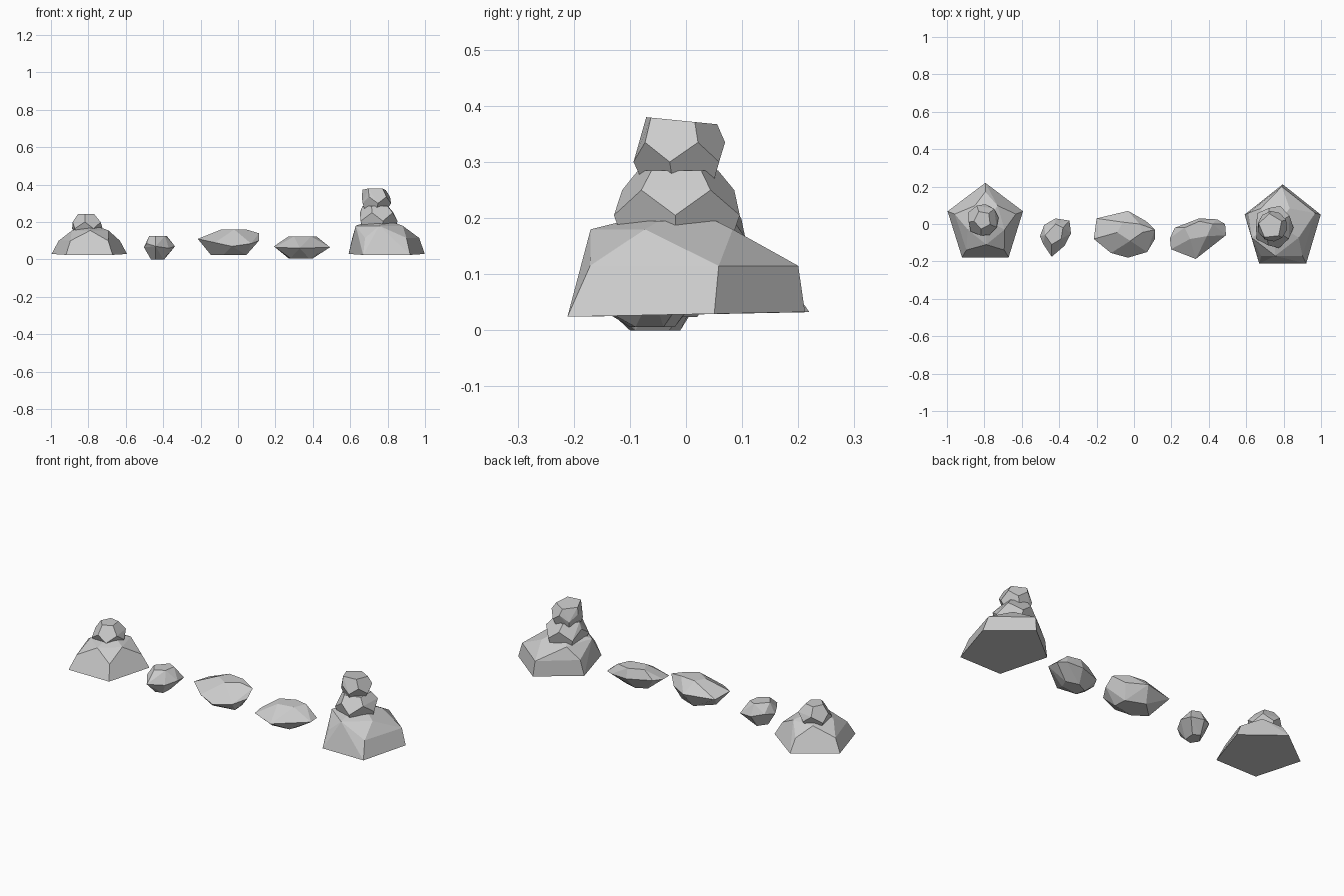
import bpy, bmesh
from math import sin, cos, radians, pi


def hull_rock(name, points):
    """Flat-faced stone: convex hull with near-coplanar triangles merged."""
    bm = bmesh.new()
    for p in points:
        bm.verts.new(p)
    res = bmesh.ops.convex_hull(bm, input=bm.verts)
    loose = [v for v in bm.verts if not v.link_faces]
    bmesh.ops.delete(bm, geom=loose, context='VERTS')
    bmesh.ops.dissolve_limit(bm, angle_limit=radians(9), verts=bm.verts, edges=bm.edges)
    bmesh.ops.recalc_face_normals(bm, faces=bm.faces)
    me = bpy.data.meshes.new(name)
    bm.to_mesh(me)
    bm.free()
    ob = bpy.data.objects.new(name, me)
    bpy.context.collection.objects.link(ob)
    return ob


def ring(cx, cy, z, rx, ry, rot, slope=0.0):
    """Pentagon of points, optionally tilted along y."""
    pts = []
    for i in range(5):
        a = radians(rot) + i * 2 * pi / 5
        pts.append((cx + rx * cos(a), cy + ry * sin(a), z + slope * ry * sin(a)))
    return pts


def ringed_rock(name, rings):
    hull_rock(name, [p for r in rings for p in ring(*r)])


def pebble(name, outline, top, bottom, z_top, z_bottom):
    """Loose stone: girdle points with heights, flat top and flat bottom."""
    hull_rock(name, list(outline) + [(x, y, z_top) for x, y in top]
              + [(x, y, z_bottom) for x, y in bottom])


# left mound and its cap stone
ringed_rock("left_mound_base", [
    (-0.795, 0.0, 0.028, 0.212, 0.22, 90, 0.02),
    (-0.795, 0.0, 0.10, 0.172, 0.172, 90),
    (-0.79, 0.005, 0.155, 0.103, 0.115, -90),
    (-0.79, 0.01, 0.17, 0.06, 0.06, -90)])
ringed_rock("left_mound_cap", [
    (-0.81, 0.02, 0.12, 0.06, 0.06, 80),
    (-0.81, 0.02, 0.165, 0.087, 0.087, 80),
    (-0.805, 0.022, 0.20, 0.08, 0.085, -100),
    (-0.81, 0.022, 0.243, 0.046, 0.05, -100)])

# right stack of three stones
ringed_rock("right_stack_base", [
    (0.795, -0.022, 0.028, 0.214, 0.234, 90, 0.02),
    (0.79, -0.005, 0.115, 0.188, 0.205, 90),
    (0.755, -0.03, 0.18, 0.132, 0.14, -90),
    (0.755, -0.02, 0.195, 0.09, 0.09, -90)])
ringed_rock("right_stack_middle", [
    (0.745, -0.015, 0.13, 0.085, 0.09, 70),
    (0.745, -0.015, 0.205, 0.108, 0.118, 70),
    (0.75, -0.015, 0.25, 0.098, 0.105, -110),
    (0.74, -0.015, 0.285, 0.075, 0.075, -110)])
ringed_rock("right_stack_top", [
    (0.735, -0.01, 0.27, 0.065, 0.07, 60),
    (0.74, -0.012, 0.30, 0.08, 0.082, 60),
    (0.74, -0.012, 0.335, 0.08, 0.082, -120),
    (0.73, -0.012, 0.374, 0.065, 0.068, -120, -0.1)])

# loose stones between the mounds
pebble("small_stone",
       [(-0.503, -0.065, 0.065), (-0.48, -0.005, 0.08), (-0.42, 0.03, 0.065),
        (-0.345, 0.018, 0.06), (-0.337, -0.05, 0.07), (-0.37, -0.115, 0.06),
        (-0.44, -0.175, 0.07), (-0.487, -0.105, 0.085)],
       [(-0.475, -0.06), (-0.42, 0.0), (-0.38, -0.02), (-0.39, -0.08), (-0.44, -0.11)],
       [(-0.465, -0.06), (-0.43, -0.01), (-0.395, -0.03), (-0.40, -0.09), (-0.44, -0.1)],
       0.125, 0.0)
pebble("middle_stone",
       [(-0.215, -0.08, 0.11), (-0.20, 0.03, 0.10), (-0.032, 0.07, 0.10),
        (0.065, 0.015, 0.10), (0.112, -0.03, 0.14), (0.112, -0.08, 0.10),
        (0.07, -0.15, 0.085), (-0.032, -0.18, 0.07), (-0.123, -0.155, 0.09)],
       [(-0.09, -0.045), (-0.06, 0.01), (0.03, -0.0), (0.045, -0.045), (-0.02, -0.09)],
       [(-0.145, -0.06), (-0.06, 0.02), (0.04, -0.02), (0.045, -0.09), (-0.08, -0.11)],
       0.16, 0.024)
pebble("flat_stone",
       [(0.192, -0.075, 0.07), (0.219, -0.02, 0.075), (0.348, 0.03, 0.07),
        (0.444, 0.025, 0.07), (0.487, 0.0, 0.065), (0.492, -0.06, 0.065),
        (0.38, -0.13, 0.05), (0.33, -0.187, 0.06), (0.198, -0.135, 0.065)],
       [(0.30, -0.08), (0.39, -0.065), (0.42, 0.0), (0.35, 0.015), (0.27, -0.02)],
       [(0.28, -0.10), (0.38, -0.09), (0.40, -0.04), (0.33, -0.02), (0.27, -0.05)],
       0.123, 0.006)
